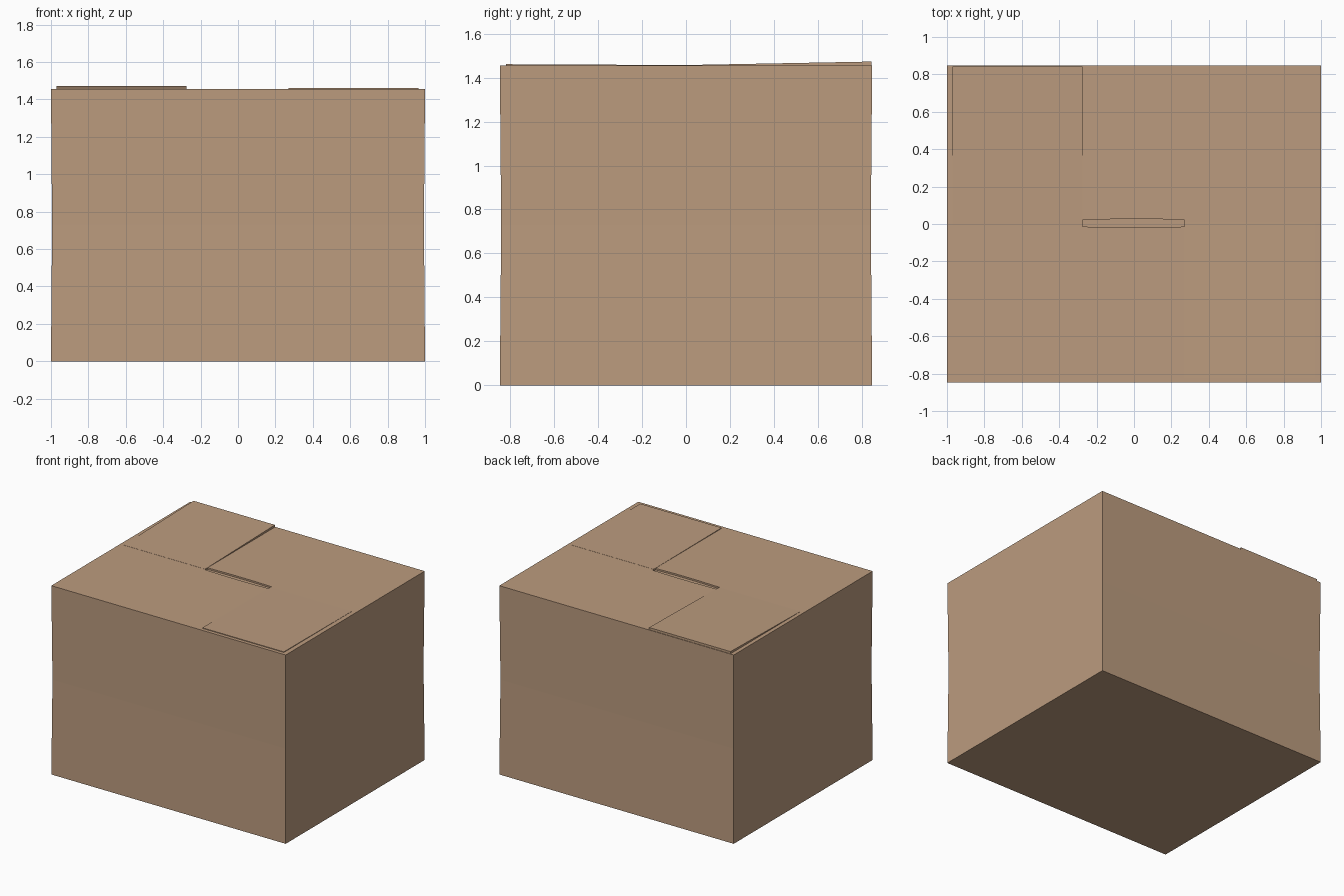
import bpy, bmesh

if "Cube" in bpy.data.objects:
    bpy.data.objects.remove(bpy.data.objects["Cube"])

card = bpy.data.materials.new("cardboard")
card.diffuse_color = (0.50, 0.33, 0.21, 1)
card.use_nodes = True
card.node_tree.nodes["Principled BSDF"].inputs["Base Color"].default_value = card.diffuse_color


def loft(name, rings):
    """Closed solid through rings of points, capped at both ends."""
    bm = bmesh.new()
    loops = [[bm.verts.new(p) for p in ring] for ring in rings]
    n = len(loops[0])
    for a, b in zip(loops, loops[1:]):
        for i in range(n):
            j = (i + 1) % n
            bm.faces.new((a[i], a[j], b[j], b[i]))
    bm.faces.new(loops[0][::-1])
    bm.faces.new(loops[-1])
    bmesh.ops.recalc_face_normals(bm, faces=bm.faces)
    mesh = bpy.data.meshes.new(name)
    bm.to_mesh(mesh)
    bm.free()
    mesh.materials.append(card)
    obj = bpy.data.objects.new(name, mesh)
    bpy.context.collection.objects.link(obj)
    return obj


def rect(x0, x1, y0, y1):
    return [(x0, y0), (x1, y0), (x1, y1), (x0, y1)]


TOP = 1.456

# Box body, walls very slightly pinched at mid height
rings = []
for z, pinch in ((0, 0), (0.73, 0.006), (TOP, 0)):
    rings.append([(x, y, z) for x, y in
                  rect(-1 + pinch, 1 - pinch, -0.847 + pinch, 0.847 - pinch)])
body = loft("box_body", rings)

# Narrow gap where the closing flaps meet
gap = [(-0.275, -0.014), (-0.06, -0.02), (0.1, -0.02), (0.27, -0.014),
       (0.27, 0.022), (0.1, 0.027), (-0.06, 0.027), (-0.275, 0.022)]
cutter = loft("gap_cutter", [[(x, y, z) for x, y in gap] for z in (TOP - 0.012, TOP + 0.05)])
cutter.hide_render = True
cutter.hide_viewport = True
cut = body.modifiers.new("flap_gap", 'BOOLEAN')
cut.operation = 'DIFFERENCE'
cut.solver = 'EXACT'
cut.object = cutter


# Overlapping flap corners, tilted up towards the outer edge
def flap(name, x0, x1, y0, y1, z0, z1):
    def ring(za, zb):
        return [(x, y, za if y == y0 else zb) for x, y in rect(x0, x1, y0, y1)]
    return loft(name, [ring(TOP - 0.004, TOP - 0.004), ring(z0, z1)])


flap("back_left_flap", -0.97, -0.275, -0.008, 0.843, TOP + 0.001, TOP + 0.017)
flap("front_right_flap", 0.27, 0.965, 0.008, -0.82, TOP + 0.001, TOP + 0.005)
